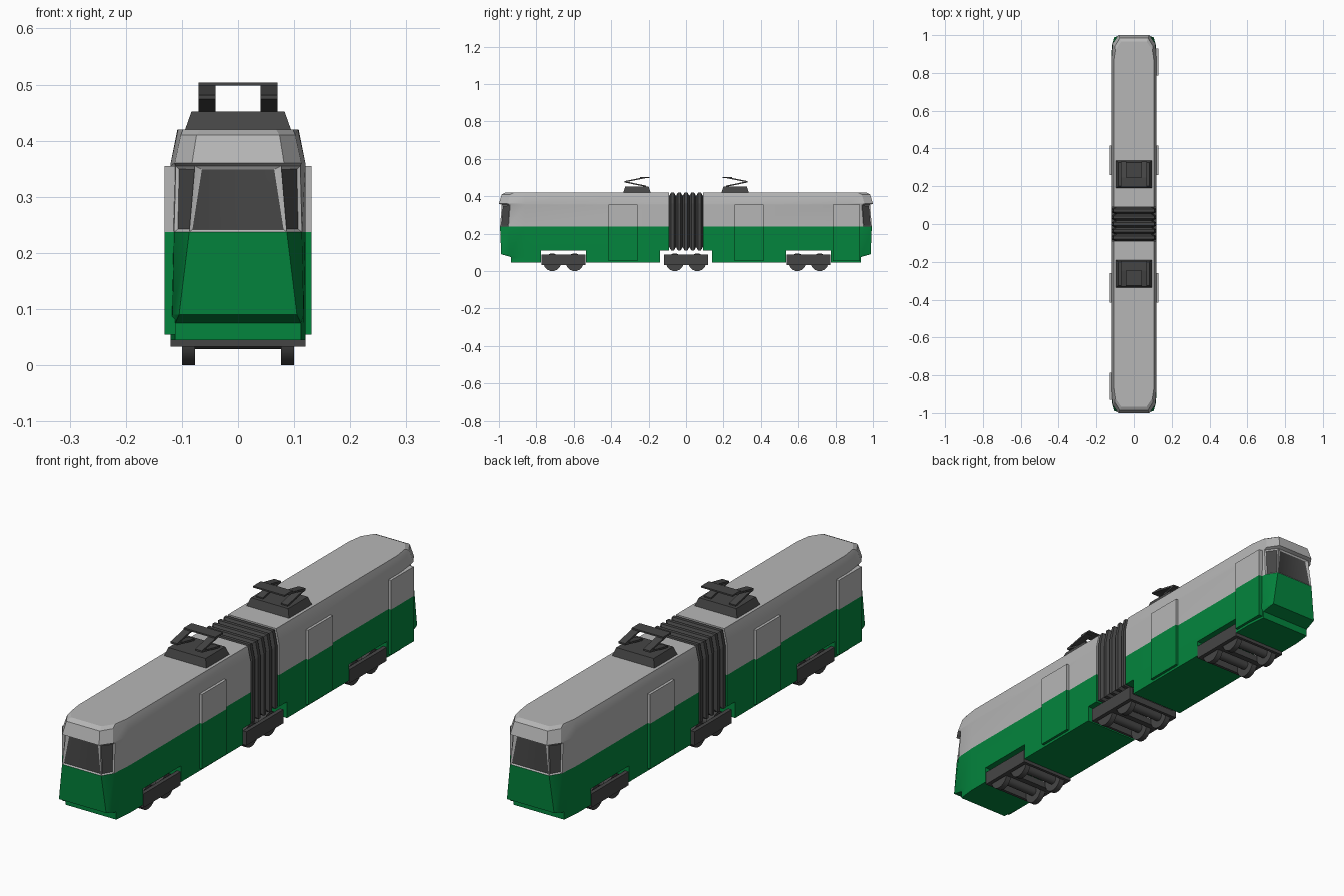
import bpy, bmesh, math

if "Cube" in bpy.data.objects:
    bpy.data.objects.remove(bpy.data.objects["Cube"])


def material(name, rgb):
    m = bpy.data.materials.new(name)
    m.use_nodes = True
    m.diffuse_color = (*rgb, 1)
    m.node_tree.nodes["Principled BSDF"].inputs["Base Color"].default_value = (*rgb, 1)
    return m


GREEN = material("lower green", (0.001, 0.235, 0.047))
GREY = material("upper grey", (0.47, 0.47, 0.47))
DARK = material("dark grey", (0.06, 0.06, 0.06))
BELT = 0.237  # height of the green / grey split


def finish(bm, name, mats, turn=0, smooth=None):
    bmesh.ops.recalc_face_normals(bm, faces=bm.faces)
    mesh = bpy.data.meshes.new(name)
    bm.to_mesh(mesh)
    bm.free()
    ob = bpy.data.objects.new(name, mesh)
    bpy.context.collection.objects.link(ob)
    for m in mats:
        mesh.materials.append(m)
    ob.rotation_euler.z = turn
    if smooth:
        smooth_shade(ob, smooth)
    return ob


def smooth_shade(ob, degrees):
    bpy.ops.object.select_all(action="DESELECT")
    ob.select_set(True)
    bpy.context.view_layer.objects.active = ob
    bpy.ops.object.shade_smooth_by_angle(angle=math.radians(degrees))


def loft(bm, rings):
    """Skin closed rings of points and cap both ends; returns side faces per band."""
    rows = [[bm.verts.new(p) for p in r] for r in rings]
    bands = []
    for a, b in zip(rows, rows[1:]):
        n = len(a)
        bands.append([bm.faces.new((a[i], a[(i + 1) % n], b[(i + 1) % n], b[i])) for i in range(n)])
    bm.faces.new(rows[0][::-1])
    bm.faces.new(rows[-1])
    return bands


def prism(name, profile, x0, x1, mats=(DARK,), turn=0, smooth=None):
    """Extrude a (y, z) profile from x0 to x1."""
    bm = bmesh.new()
    loft(bm, [[(x, y, z) for y, z in profile] for x in (x0, x1)])
    return finish(bm, name, mats, turn, smooth)


def box(name, x, y, z, turn=0, mats=(DARK,)):
    return prism(name, [(y[0], z[0]), (y[1], z[0]), (y[1], z[1]), (y[0], z[1])], *x, mats, turn)


def paint_by_height(bm):
    for f in bm.faces:
        f.material_index = int(f.calc_center_median().z > BELT)


# Body levels: height, side half width, corner half width, nose half width, nose y
LEVELS = [
    (0.045, 0.12, 0.117, 0.112, 0.935),
    (0.075, 0.12, 0.117, 0.112, 0.935),
    (0.09, 0.12, 0.117, 0.105, 0.988),
    (BELT, 0.12, 0.114, 0.087, 0.994),
    (0.355, 0.12, 0.111, 0.077, 0.985),
    (0.36, 0.12, 0.113, 0.082, 1.0),
    (0.41, 0.109, 0.102, 0.074, 0.985),
    (0.42, 0.107, 0.098, 0.068, 0.965),
]


def car_body(name, turn):
    bm = bmesh.new()
    rings = []
    for z, w, m, c, n in LEVELS:
        half = [(w, 0.09), (w, 0.86), (m, n - 0.045), (c, n)]
        rings.append([(x, y, z) for x, y in half] + [(-x, y, z) for x, y in reversed(half)])
    bands = loft(bm, rings)
    bmesh.ops.recalc_face_normals(bm, faces=bm.faces)
    paint_by_height(bm)
    # Windscreen and two corner windows, recessed; the windscreen narrows upwards
    panes = bands[3][2:5]
    bmesh.ops.inset_individual(bm, faces=panes, thickness=0.008, depth=-0.004)
    for f in panes:
        f.material_index = 2
    for v in panes[1].verts:
        if v.co.z > 0.3:
            v.co.x *= 0.9
    body = finish(bm, name, (GREEN, GREY, DARK), turn)
    # Bogie openings
    bpy.context.view_layer.objects.active = body
    for y in ((0, 0.14), (0.535, 0.775)):
        cutter = box("bogie_cutter", (-0.2, 0.2), y, (0, 0.11), turn, (GREEN,))
        cutter.hide_render = True
        mod = body.modifiers.new("opening", "BOOLEAN")
        mod.operation, mod.solver, mod.object = "DIFFERENCE", "EXACT", cutter
        bpy.ops.object.modifier_apply(modifier=mod.name)
        bpy.data.objects.remove(cutter)
    smooth_shade(body, 25)


def door(name, x0, x1, y0, y1, turn):
    bm = bmesh.new()
    loft(bm, [[(x0, y0, z), (x1, y0, z), (x1, y1, z), (x0, y1, z)] for z in (0.055, BELT, 0.355)])
    paint_by_height(bm)
    finish(bm, name, (GREEN, GREY), turn)


def pantograph(end, turn):
    bm = bmesh.new()
    loft(bm, [[(-w, a, z), (w, a, z), (w, b, z), (-w, b, z)]
              for z, w, a, b in ((0.415, 0.096, 0.188, 0.337), (0.452, 0.083, 0.2, 0.325))])
    finish(bm, end + "_pantograph_base", (DARK,), turn)
    t = 0.007
    for side, x in (("left", 0.04), ("right", -0.07)):
        for part, a, b in (("lower", (0.215, 0.45), (0.33, 0.474)), ("upper", (0.33, 0.474), (0.215, 0.497))):
            prism(f"{end}_{side}_{part}_arm", [a, b, (b[0], b[1] + t), (a[0], a[1] + t)], x, x + 0.03, turn=turn)
    box(end + "_contact_bar", (-0.07, 0.07), (0.195, 0.245), (0.498, 0.504), turn)


for end, turn in (("rear", 0), ("front", math.pi)):
    car_body(end + "_body", turn)
    door(end + "_end_door", 0.095, 0.131, 0.785, 0.93, turn)
    door(end + "_middle_door_a", 0.115, 0.131, 0.26, 0.415, turn)
    door(end + "_middle_door_b", -0.131, -0.115, 0.26, 0.415, turn)
    pantograph(end, turn)

# Pleated bellows between the two cars
bm = bmesh.new()
PLEATS, rings = 5, []
pitch = 0.18 / PLEATS
for i in range(PLEATS):
    y = -0.09 + i * pitch
    for dy, d in ((0, 0.018), (0.3, 0), (0.7, 0), (1, 0.018)):
        if i and dy == 0:
            continue
        half = [(0.12 - d, 0.11 + d), (0.12 - d, 0.36 - d / 2), (0.108 - d, 0.42 - d)]
        rings.append([(x, y + dy * pitch, z) for x, z in half] +
                     [(-x, y + dy * pitch, z) for x, z in reversed(half)])
loft(bm, rings)
finish(bm, "bellows", (DARK,))

# Bogies: side frames, cross beams, axles and wheels
for place, yc in (("front", -0.655), ("middle", 0), ("rear", 0.655)):
    for side, x in (("left", 0.104), ("right", -0.12)):
        box(f"{place}_{side}_bogie_frame", (x, x + 0.016), (yc - 0.118, yc + 0.118), (0.033, 0.088))
    for part, dy, hw in (("fore", -0.112, 0.006), ("centre", 0, 0.012), ("aft", 0.112, 0.006)):
        box(f"{place}_{part}_cross_beam", (-0.11, 0.11), (yc + dy - hw, yc + dy + hw), (0.033, 0.06))
    for part, dy in (("fore", -0.06), ("aft", 0.06)):
        for name, r, x0, x1 in (("axle", 0.018, -0.08, 0.08), ("left_wheel", 0.047, 0.077, 0.1),
                                ("right_wheel", 0.047, -0.1, -0.077)):
            circle = [(yc + dy + r * math.cos(a), 0.047 + r * math.sin(a))
                      for a in (math.tau * i / 24 for i in range(24))]
            prism(f"{place}_{part}_{name}", circle, x0, x1, smooth=30)
